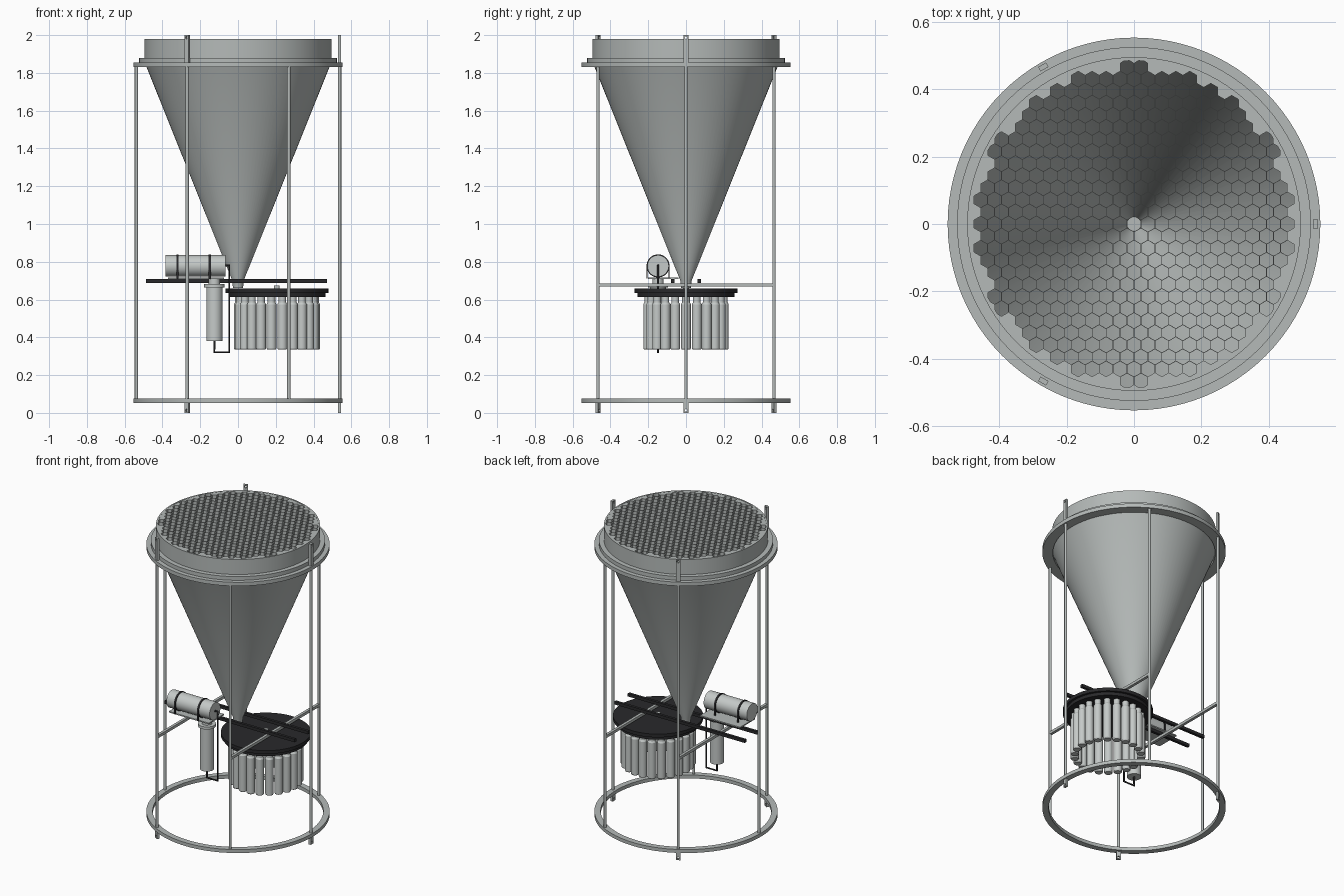
import bpy
import bmesh
from math import pi, cos, sin, sqrt, hypot, radians
from mathutils import Matrix, Vector

if "Cube" in bpy.data.objects:
    bpy.data.objects.remove(bpy.data.objects["Cube"], do_unlink=True)


def material(name, rgb):
    m = bpy.data.materials.new(name)
    m.use_nodes = True
    m.diffuse_color = (*rgb, 1)
    m.node_tree.nodes["Principled BSDF"].inputs["Base Color"].default_value = (*rgb, 1)
    return m


STEEL = material("grey steel", (0.46, 0.49, 0.48))
PALE = material("pale grey", (0.56, 0.59, 0.58))
BLACK = material("black plastic", (0.022, 0.022, 0.024))


def finish(name, bm, mat, loc=(0, 0, 0), rot=(0, 0, 0)):
    """Turn a bmesh into a smooth-by-angle object."""
    bmesh.ops.recalc_face_normals(bm, faces=bm.faces)
    mesh = bpy.data.meshes.new(name)
    bm.to_mesh(mesh)
    bm.free()
    mesh.materials.append(mat)
    ob = bpy.data.objects.new(name, mesh)
    bpy.context.collection.objects.link(ob)
    ob.location, ob.rotation_euler = loc, rot
    bpy.ops.object.select_all(action='DESELECT')
    ob.select_set(True)
    bpy.context.view_layer.objects.active = ob
    bpy.ops.object.shade_smooth_by_angle(angle=radians(30))
    return ob


def copy(ob, loc=None, turn=None):
    new = ob.copy()
    bpy.context.collection.objects.link(new)
    if loc is not None:
        new.location = loc
    if turn is not None:
        new.rotation_euler.z = turn
    return new


def lathe(name, profile, mat, loc=(0, 0, 0), rot=(0, 0, 0), n=96, closed=False):
    """Spin a (radius, height) profile around local z."""
    bm = bmesh.new()
    vs = [bm.verts.new((r, 0, z)) for r, z in profile]
    es = [bm.edges.new(p) for p in zip(vs, vs[1:])]
    if closed:
        es.append(bm.edges.new((vs[-1], vs[0])))
    bmesh.ops.spin(bm, geom=vs + es, cent=(0, 0, 0), axis=(0, 0, 1),
                   angle=2 * pi, steps=n)
    bmesh.ops.remove_doubles(bm, verts=bm.verts, dist=1e-5)
    return finish(name, bm, mat, loc, rot)


def ring(name, inner, outer, z0, z1, mat, **kw):
    pts = [(inner, z0), (outer, z0), (outer, z1), (inner, z1)]
    return lathe(name, pts, mat, closed=True, **kw)


def cylinder(name, r, z0, z1, mat, **kw):
    return lathe(name, [(0, z0), (r, z0), (r, z1), (0, z1)], mat, **kw)


def box(name, low, high, mat, **kw):
    low, high = Vector(low), Vector(high)
    bm = bmesh.new()
    bmesh.ops.create_cube(bm, size=1, matrix=Matrix.Translation((low + high) / 2)
                          @ Matrix.Diagonal((*(high - low), 1)))
    return finish(name, bm, mat, **kw)


# Funnel with its outlet, drum and flange
lathe("funnel_cone", [(0, 0.66), (0.027, 0.66), (0.03, 0.70), (0.492, 1.85),
                      (0.486, 1.85), (0.021, 0.70), (0, 0.70)], STEEL)
ring("funnel_drum", 0.485, 0.495, 1.85, 1.98, STEEL)
ring("funnel_flange", 0.485, 0.525, 1.855, 1.88, STEEL)

# Honeycomb baffle: open hexagon cells, solid cells out to the drum wall
PITCH, WALL, DEPTH, EDGE = 0.0414, 0.002, 0.08, 0.49


def hexagon(cx, cy, apothem):
    r = apothem * 2 / sqrt(3)
    return [(cx + r * sin(k * pi / 3), cy + r * cos(k * pi / 3)) for k in range(6)]


bm = bmesh.new()
for row in range(-14, 15):
    for col in range(-14, 15):
        cx, cy = (col + 0.5 * (row % 2)) * PITCH, row * PITCH * sqrt(3) / 2
        dist = hypot(cx, cy)
        if dist > 0.505:
            continue
        rim = []
        for x, y in hexagon(cx, cy, PITCH / 2):
            s = min(1, EDGE / hypot(x, y))
            rim.append(bm.verts.new((x * s, y * s, 0)))
        if dist > 0.468:
            bm.faces.new(rim)
            continue
        hole = hexagon(cx, cy, (PITCH - WALL) / 2)
        top = [bm.verts.new((x, y, 0)) for x, y in hole]
        low = [bm.verts.new((x, y, -DEPTH)) for x, y in hole]
        for k in range(6):
            j = (k + 1) % 6
            bm.faces.new((rim[k], rim[j], top[j], top[k]))
            bm.faces.new((top[k], top[j], low[j], low[k]))
bmesh.ops.remove_doubles(bm, verts=bm.verts, dist=1e-5)
finish("honeycomb_baffle", bm, STEEL, loc=(0, 0, 1.979))

# Frame hoops and six uprights
FRAME = 0.538
ring("upper_hoop", 0.49, 0.553, 1.83, 1.855, STEEL)
ring("lower_hoop", 0.515, 0.553, 0.052, 0.075, STEEL)
rod = cylinder("upright_rod", 0.009, 0.06, 1.84, STEEL, n=16, loc=(FRAME, 0, 0))
for k in range(1, 6):
    copy(rod, (FRAME * cos(k * pi / 3), FRAME * sin(k * pi / 3), 0))

# Lugs with an eye, above and below every second upright
THICK, HALF = 0.0075, 0.0135
bm = bmesh.new()
loops = []
for x, square in ((-THICK, 1), (THICK, 1), (THICK, 0), (-THICK, 0)):
    loop = []
    for k in range(16):
        c, s = cos(k * pi / 8), sin(k * pi / 8)
        r = HALF / max(abs(c), abs(s)) if square else 0.007
        loop.append(bm.verts.new((x, r * c, r * s)))
    loops.append(loop)
for a, b in zip(loops, loops[1:] + loops[:1]):
    for k in range(16):
        j = (k + 1) % 16
        bm.faces.new((a[k], a[j], b[j], b[k]))
eye = finish("lug_eye", bm, STEEL, loc=(FRAME, 0, 2 - HALF))
upper = box("upper_lug", (-THICK, -HALF, 1.83), (THICK, HALF, 2 - 2 * HALF), STEEL,
            loc=(FRAME, 0, 0))
lower = box("lower_lug", (-THICK, -HALF, 2 * HALF), (THICK, HALF, 0.06), STEEL,
            loc=(FRAME, 0, 0))
copy(eye, (FRAME, 0, HALF))
for a in (2 * pi / 3, 4 * pi / 3):
    x, y = FRAME * cos(a), FRAME * sin(a)
    copy(upper, (x, y, 0), a)
    copy(lower, (x, y, 0), a)
    copy(eye, (x, y, 2 - HALF), a)
    copy(eye, (x, y, HALF), a)

# Cross bars and the black rails resting on them
for side in (-1, 1):
    x, y = side * FRAME / 2, side * 0.07
    box("cross_bar", (x - 0.009, -0.466, 0.668), (x + 0.009, 0.466, 0.686), STEEL)
    box("support_rail", (-0.488, y - 0.009, 0.688), (0.472, y + 0.009, 0.708), BLACK)

# Carousel with hub and hanging bottles
CX = 0.206
cylinder("carousel_plate", 0.272, 0.636, 0.658, BLACK, loc=(CX, 0, 0))
cylinder("carousel_lower_plate", 0.257, 0.614, 0.636, BLACK, loc=(CX, 0, 0))
cylinder("carousel_hub", 0.015, 0.655, 0.675, PALE, n=24, loc=(CX, 0, 0))
bottle = lathe("sample_bottle", [(0, 0.335), (0.022, 0.335), (0.026, 0.341), (0.026, 0.575),
                                 (0.02, 0.585), (0.02, 0.616), (0, 0.616)],
               PALE, n=20, loc=(CX + 0.202, 0, 0))
for k in range(1, 22):
    a = k * 2 * pi / 22
    copy(bottle, (CX + 0.202 * cos(a), 0.202 * sin(a), 0))

# Horizontal tank on its shelf, with straps
TY, TZ, TR = -0.148, 0.778, 0.057
cylinder("tank", TR, -0.159, 0.159, PALE, n=48, loc=(-0.225, TY, TZ), rot=(0, pi / 2, 0))
box("tank_shelf", (-0.37, -0.2, 0.708), (-0.075, -0.04, 0.716), STEEL)
for x in (-0.32, -0.15):
    ring("tank_strap", TR - 0.001, TR + 0.004, -0.006, 0.006, BLACK, n=48,
         loc=(x, TY, TZ), rot=(0, pi / 2, 0))
    for s in (-1, 1):
        y = TY + s * (TR + 0.0015)
        box("strap_leg", (x - 0.006, y - 0.0025, 0.712), (x + 0.006, y + 0.0025, TZ), BLACK)

# Upright canister under the shelf
lathe("canister", [(0, 0.38), (0.043, 0.38), (0.043, 0.665), (0.054, 0.665),
                   (0.054, 0.682), (0.03, 0.682), (0.03, 0.71), (0, 0.71)],
      PALE, n=48, loc=(-0.125, TY, 0))

# Hose from the tank end to the canister base
curve = bpy.data.curves.new("hose", 'CURVE')
curve.dimensions = '3D'
curve.bevel_depth, curve.bevel_resolution = 0.006, 2
curve.use_fill_caps = True
path = [(-0.07, 0.78), (-0.046, 0.78), (-0.046, 0.32), (-0.125, 0.32), (-0.125, 0.385)]
spline = curve.splines.new('POLY')
spline.points.add(len(path) - 1)
for p, (x, z) in zip(spline.points, path):
    p.co = (x, TY, z, 1)
curve.materials.append(BLACK)
hose = bpy.data.objects.new("hose", curve)
bpy.context.collection.objects.link(hose)
bpy.ops.object.select_all(action='DESELECT')
hose.select_set(True)
bpy.context.view_layer.objects.active = hose
bpy.ops.object.convert(target='MESH')
